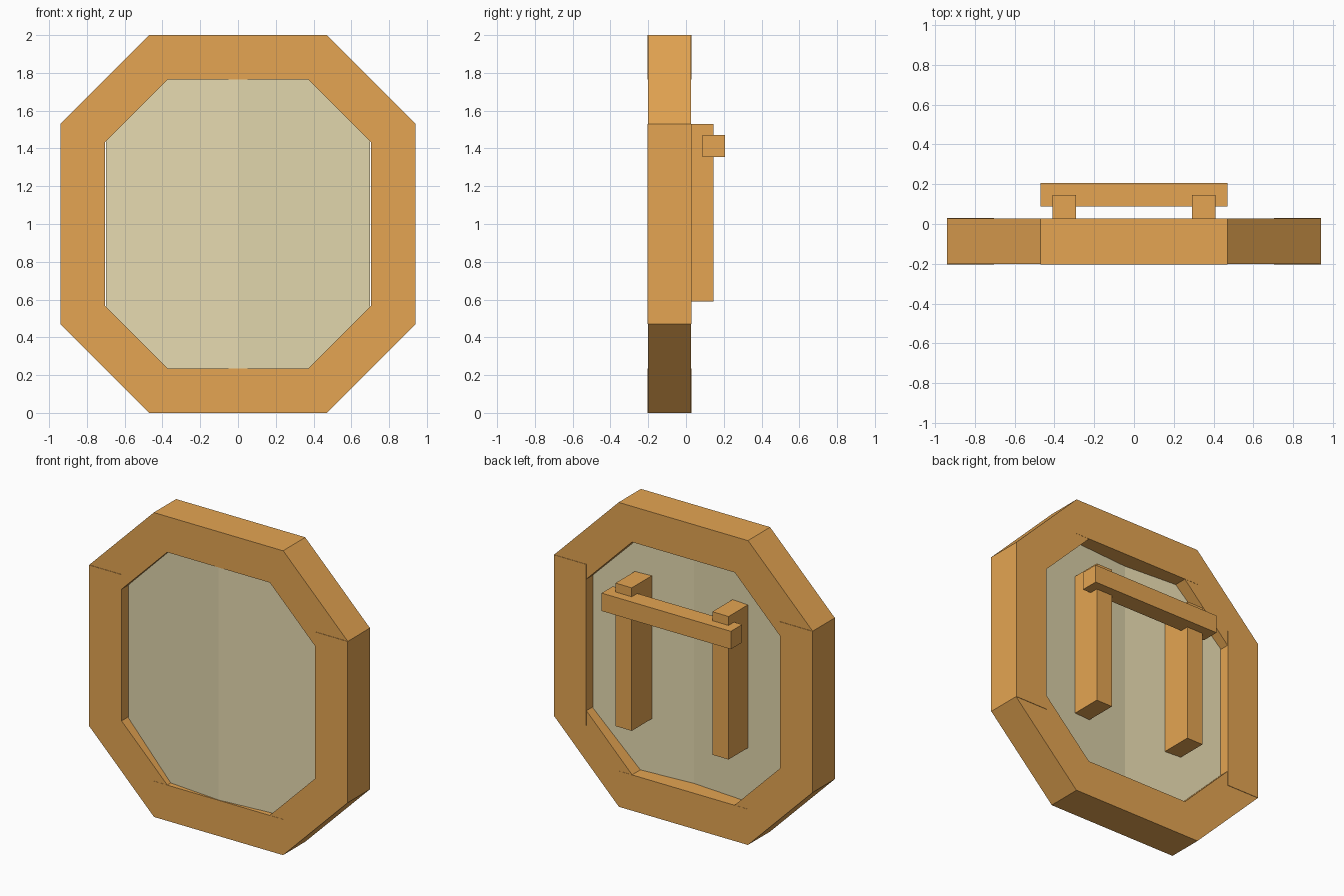
import bpy
import bmesh
import math
from mathutils import Matrix, Vector

default = bpy.data.objects.get("Cube")
if default:
    bpy.data.objects.remove(default, do_unlink=True)


def make_material(name, rgb):
    mat = bpy.data.materials.new(name)
    mat.use_nodes = True
    color = (*rgb, 1.0)
    mat.diffuse_color = color
    mat.node_tree.nodes["Principled BSDF"].inputs["Base Color"].default_value = color
    return mat


wood = make_material("warm wood", (0.78, 0.377, 0.085))
hide = make_material("pale hide", (0.785, 0.695, 0.43))


def finish(name, bm, mat):
    bmesh.ops.recalc_face_normals(bm, faces=bm.faces)
    mesh = bpy.data.meshes.new(name)
    bm.to_mesh(mesh)
    bm.free()
    mesh.materials.append(mat)
    obj = bpy.data.objects.new(name, mesh)
    bpy.context.collection.objects.link(obj)
    return obj


def add_box(name, center, size, mat, angle=0.0):
    """Box turned by angle around the y axis."""
    bm = bmesh.new()
    matrix = (Matrix.Translation(center) @ Matrix.Rotation(angle, 4, "Y")
              @ Matrix.Diagonal((*size, 1.0)))
    bmesh.ops.create_cube(bm, size=1.0, matrix=matrix)
    return finish(name, bm, mat)


MID_Z = 1.0
BEAM = 0.235
HALF_W, HALF_H = 0.94, 1.0
CORNER_X, CORNER_Z = 0.47, 0.53
FRAME_Y = -0.0875
SIDE_DEPTH, LEVEL_DEPTH, DIAGONAL_DEPTH = 0.235, 0.232, 0.2295

# Straight rim beams, a hair thicker than the diagonal ones
for side, label in ((1, "left"), (-1, "right")):
    x = side * (HALF_W - BEAM / 2)
    add_box(f"{label}_rim_beam", (x, FRAME_Y, MID_Z), (BEAM, SIDE_DEPTH, 2 * CORNER_Z), wood)
for side, label in ((1, "top"), (-1, "bottom")):
    z = MID_Z + side * (HALF_H - BEAM / 2)
    add_box(f"{label}_rim_beam", (0, FRAME_Y, z), (2 * CORNER_X, LEVEL_DEPTH, BEAM), wood)

# Diagonal rim beams, set inward from the outer corner line
length = math.hypot(HALF_W - CORNER_X, HALF_H - CORNER_Z)
for sx, side in ((1, "left"), (-1, "right")):
    for sz, level in ((1, "top"), (-1, "bottom")):
        middle = Vector((sx * (CORNER_X + HALF_W) / 2, FRAME_Y,
                         MID_Z + sz * (CORNER_Z + HALF_H) / 2))
        inward = Vector((-sx, 0, -sz)).normalized() * BEAM / 2
        add_box(f"{level}_{side}_diagonal_beam", middle + inward,
                (length, DIAGONAL_DEPTH, BEAM), wood, sx * sz * math.pi / 4)

# Face panel, folded forward along its vertical centre line
profile = [(-0.7, -0.137), (0, -0.2), (0.7, -0.137),
           (0.7, -0.035), (0, -0.085), (-0.7, -0.035)]
bm = bmesh.new()
rings = [[bm.verts.new((x, y, z)) for x, y in profile] for z in (0.235, 1.765)]
low, high = rings
for i in range(len(profile)):
    j = (i + 1) % len(profile)
    bm.faces.new((low[i], low[j], high[j], high[i]))
for ring in rings:
    bm.faces.new((ring[0], ring[1], ring[4], ring[5]))
    bm.faces.new((ring[1], ring[2], ring[3], ring[4]))
finish("face_panel", bm, hide)

# Grip posts and crossbar on the back
for side, label in ((1, "left"), (-1, "right")):
    add_box(f"{label}_grip_post", (side * 0.352, 0.0275, 1.06), (0.118, 0.235, 0.94), wood)
add_box("grip_crossbar", (0, 0.1465, 1.4125), (0.94, 0.1175, 0.1175), wood)
